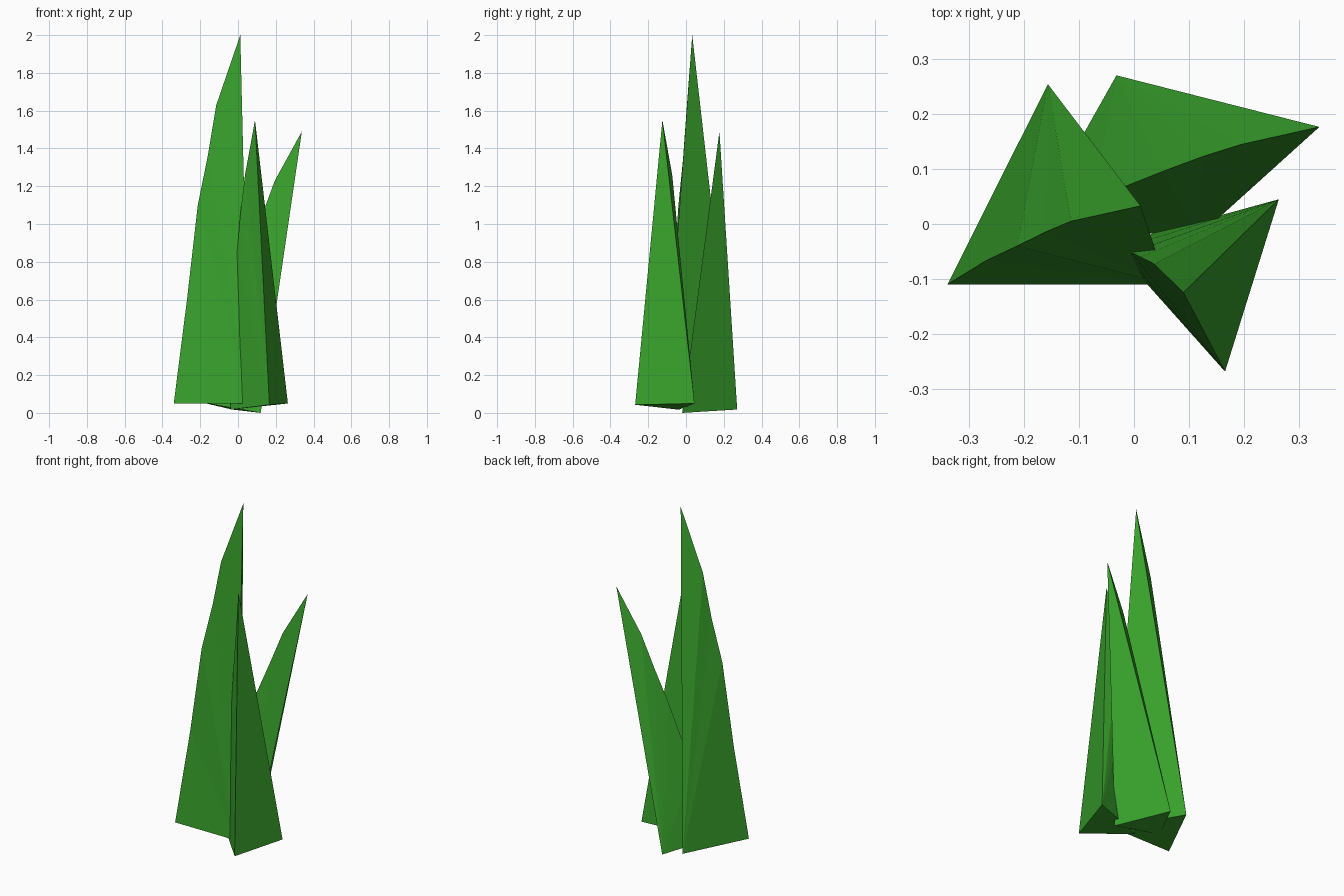
import bpy, bmesh

if "Cube" in bpy.data.objects:
    bpy.data.objects.remove(bpy.data.objects["Cube"])

green = bpy.data.materials.new("grass_green")
green.diffuse_color = (0.04, 0.36, 0.025, 1)
green.use_nodes = True
green.node_tree.nodes["Principled BSDF"].inputs["Base Color"].default_value = green.diffuse_color


def blade(name, ridge, right, back):
    """Three-sided blade: a bent ridge from base corner to tip, two straight edges."""
    bm = bmesh.new()
    line = [bm.verts.new(p) for p in ridge]
    r, b = bm.verts.new(right), bm.verts.new(back)
    # fans from the two plain base corners to the bent ridge
    for lo, hi in zip(line, line[1:]):
        bm.faces.new((lo, r, hi))
        bm.faces.new((b, lo, hi))
    # straight far side and base
    bm.faces.new((r, b, line[-1]))
    bm.faces.new((line[0], b, r))
    bmesh.ops.recalc_face_normals(bm, faces=bm.faces)
    mesh = bpy.data.meshes.new(name)
    bm.to_mesh(mesh)
    bm.free()
    mesh.materials.append(green)
    obj = bpy.data.objects.new(name, mesh)
    bpy.context.collection.objects.link(obj)


# Tall blade on the left
blade("tall_blade",
      [(-0.34, -0.11, 0.05), (-0.27, -0.067, 0.6), (-0.213, -0.04, 1.1),
       (-0.16, -0.014, 1.36), (-0.115, 0.005, 1.63), (0.012, 0.033, 2.0)],
      (0.06, -0.11, 0.05), (-0.157, 0.255, 0.05))

# Blade leaning to the back right
blade("leaning_blade",
      [(-0.19, -0.01, 0.055), (-0.075, 0.045, 0.46), (0.05, 0.095, 0.84),
       (0.125, 0.123, 1.04), (0.195, 0.145, 1.23), (0.338, 0.177, 1.49)],
      (0.12, -0.02, 0.0), (-0.032, 0.271, 0.018))

# Short blade at the front right
blade("front_blade",
      [(-0.04, -0.038, 0.017), (-0.025, -0.045, 0.45), (-0.005, -0.052, 0.85),
       (0.012, -0.06, 1.05), (0.037, -0.073, 1.26), (0.09, -0.125, 1.55)],
      (0.166, -0.269, 0.043), (0.264, 0.045, 0.05))
